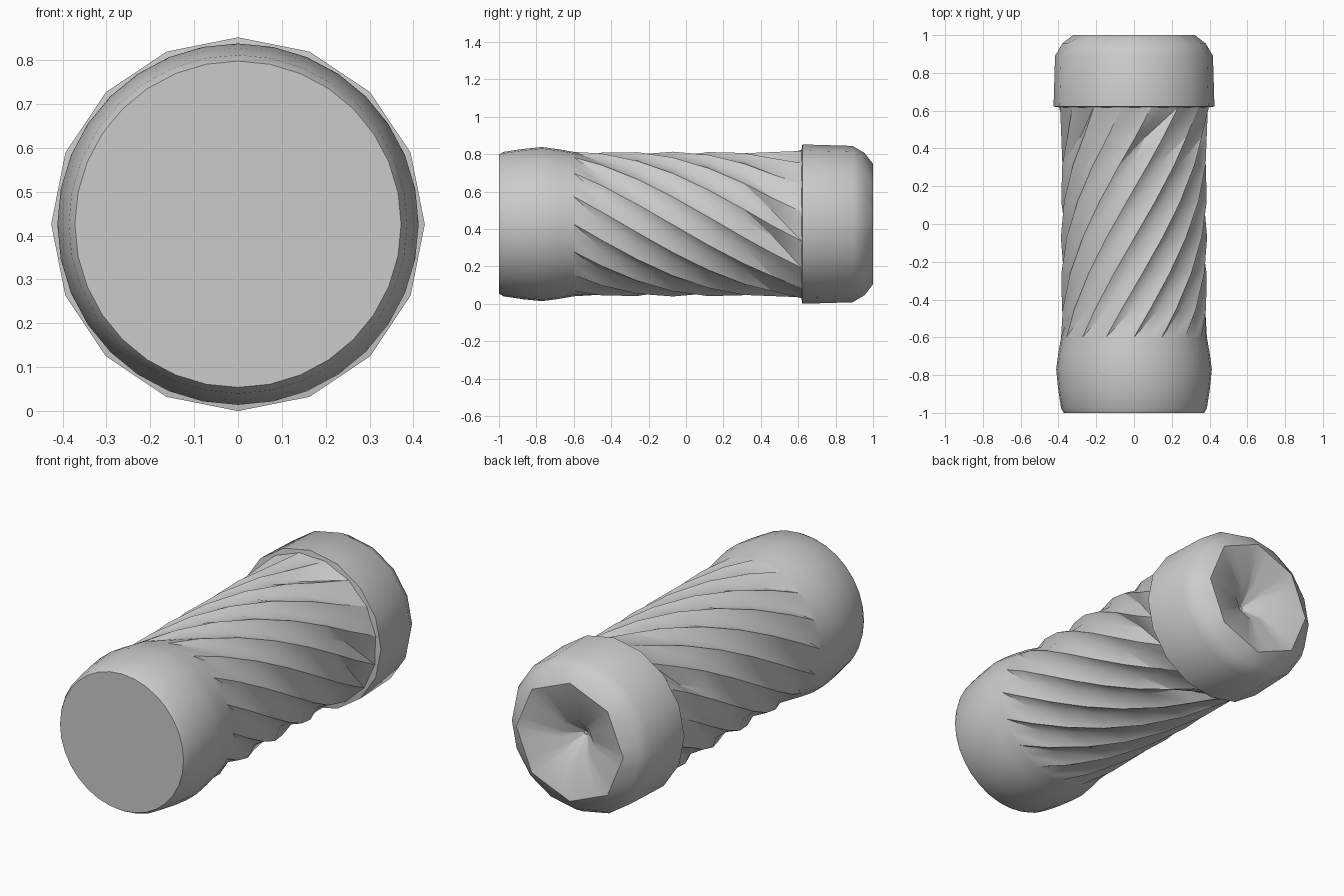
import bpy, bmesh, math

if "Cube" in bpy.data.objects:
    bpy.data.objects.remove(bpy.data.objects["Cube"], do_unlink=True)

CZ = 0.426        # height of the long axis
N = 32            # points round each ring
STEP = 360 / N

grey = bpy.data.materials.new("plain grey")
grey.use_nodes = True
colour = (0.6, 0.6, 0.6, 1)
grey.diffuse_color = colour
bsdf = next(n for n in grey.node_tree.nodes if n.type == "BSDF_PRINCIPLED")
bsdf.inputs["Base Color"].default_value = colour


def polygon_ring(y, r, sides=N, phase=0.0):
    """Ring of N points lying on a regular polygon round the long axis."""
    pts = []
    sector = 360 / sides
    for i in range(N):
        a = i * STEP
        off = math.radians(a % sector - sector / 2)
        rr = r * math.cos(math.radians(sector / 2)) / math.cos(off)
        t = math.radians(a + phase)
        pts.append((rr * math.sin(t), y, CZ + rr * math.cos(t)))
    return pts


def groove_ring(y, twist, ridge, valley, deep=0.0, width=9.0):
    """Ring of alternating ridge and valley points, turned by the twist."""
    pts = []
    for i in range(N):
        k, odd = divmod(i, 2)
        a = math.radians(k * 2 * STEP + twist + (width if odd else 0))
        r = ridge if not odd else valley - (deep if k % 3 == 0 else 0)
        pts.append((r * math.sin(a), y, CZ + r * math.cos(a)))
    return pts


def skin(name, rings, front=False, back=False, split=False):
    """Join rings into one surface, with optional end faces."""
    bm = bmesh.new()
    loops = [[bm.verts.new(p) for p in ring] for ring in rings]
    for a, b in zip(loops, loops[1:]):
        for i in range(N):
            j = (i + 1) % N
            if split:
                bm.faces.new((a[i], a[j], b[j]))
                bm.faces.new((a[i], b[j], b[i]))
            else:
                bm.faces.new((a[i], a[j], b[j], b[i]))
    if front:
        bm.faces.new(loops[0][::-1])
    if back:
        bm.faces.new(loops[-1])
    mesh = bpy.data.meshes.new(name)
    bm.to_mesh(mesh)
    bm.free()
    mesh.materials.append(grey)
    obj = bpy.data.objects.new(name, mesh)
    bpy.context.collection.objects.link(obj)
    bpy.ops.object.select_all(action="DESELECT")
    obj.select_set(True)
    bpy.context.view_layer.objects.active = obj
    bpy.ops.object.shade_smooth_by_angle(angle=math.radians(30))
    return obj


# Smooth bulging front end with a narrow bevel
front_profile = [(-1.0, 0.372), (-0.975, 0.386), (-0.87, 0.402), (-0.77, 0.412),
                 (-0.68, 0.400), (-0.6, 0.386)]
skin("front_end", [polygon_ring(y, r) for y, r in front_profile], front=True)

# Twisted, grooved middle
RATE = 86         # degrees of twist per unit of length
rows = [-0.45, -0.26, -0.07, 0.12, 0.31]
grip = [groove_ring(-0.6, 0, 0.386, 0.386, width=STEP)]
grip += [groove_ring(y, (y + 0.6) * RATE, 0.387, 0.357) for y in rows]
grip.append(groove_ring(0.46, 1.06 * RATE, 0.385, 0.368, deep=0.03))
grip.append(groove_ring(0.62, 1.20 * RATE, 0.402, 0.395, width=STEP))
skin("twisted_grip", grip, split=True)

# Faceted collar, rounded over to an eight-sided rim with a sunken end
collar = [polygon_ring(0.615, 0.38, 16), polygon_ring(0.622, 0.426, 16),
          polygon_ring(0.89, 0.418, 16), polygon_ring(0.955, 0.380, 16),
          polygon_ring(1.0, 0.322, 8), polygon_ring(0.94, 0.10, 8),
          polygon_ring(0.86, 0.012, 8)]
skin("back_collar", collar, back=True)
